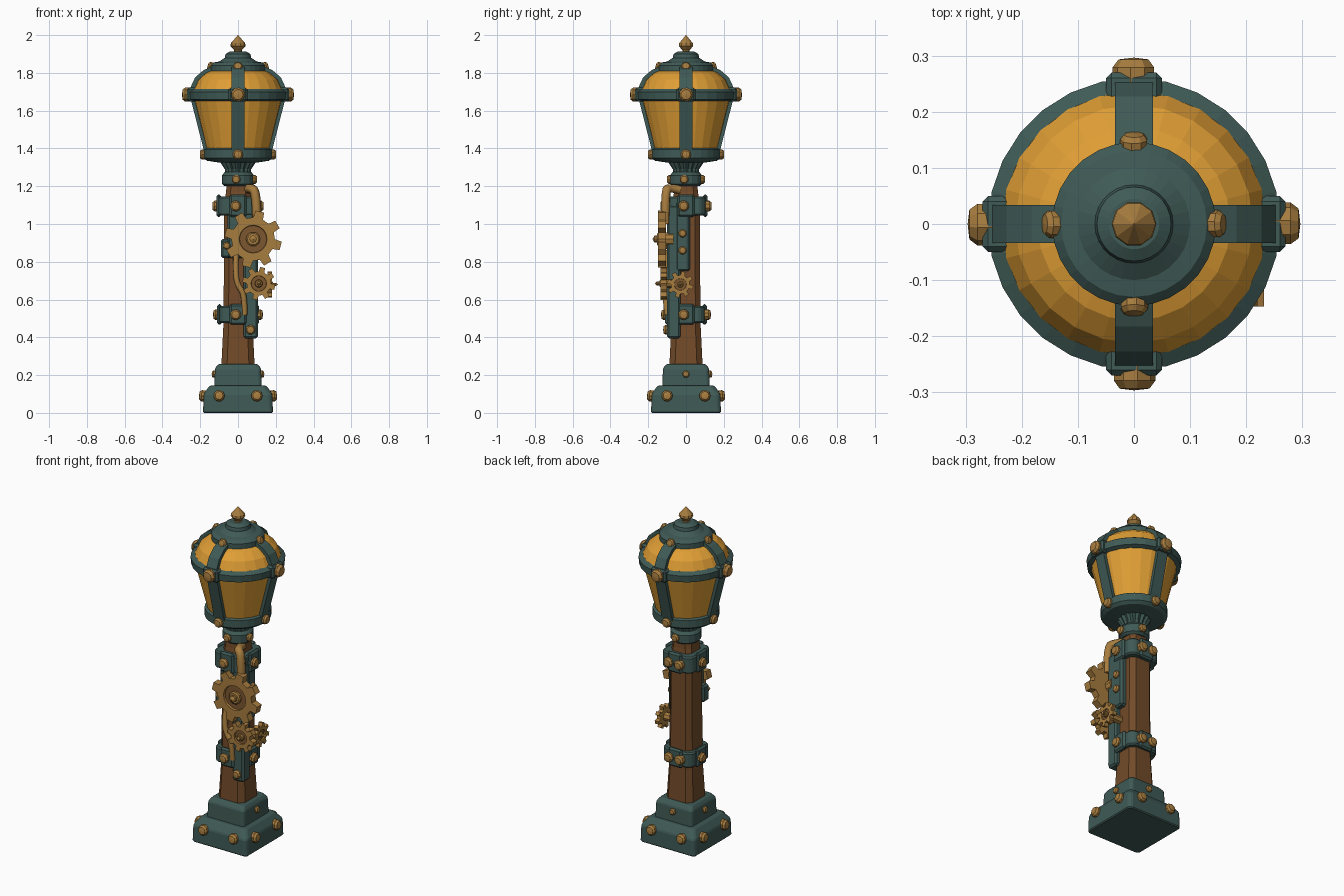
import bpy, bmesh
from math import sin, cos, pi
from mathutils import Vector, Matrix

old = bpy.data.objects.get("Cube")
if old:
    bpy.data.objects.remove(old, do_unlink=True)


def material(name, rgb):
    m = bpy.data.materials.new(name)
    m.use_nodes = True
    m.diffuse_color = (*rgb, 1)
    m.node_tree.nodes["Principled BSDF"].inputs["Base Color"].default_value = (*rgb, 1)
    return m


TEAL = material("dark teal iron", (0.05, 0.103, 0.092))
BRASS = material("aged brass", (0.39, 0.205, 0.05))
DARK = material("dark brass", (0.2, 0.095, 0.03))
WOOD = material("brown wood", (0.17, 0.07, 0.022))
GLASS = material("amber glass", (0.74, 0.34, 0.035))


def facing(loc, direction):
    turn = Vector(direction).to_track_quat("Z", "Y").to_matrix().to_4x4()
    return Matrix.Translation(loc) @ turn


def loft(name, rings, mat, place=None, bevel=0, end_mat=None):
    """Skin a stack of equal-sized rings and cap both ends."""
    bm = bmesh.new()
    loops = [[bm.verts.new(p) for p in ring] for ring in rings]
    n = len(loops[0])
    for a, b in zip(loops, loops[1:]):
        for i in range(n):
            j = (i + 1) % n
            bm.faces.new((a[i], a[j], b[j], b[i]))
    bm.faces.new(loops[0][::-1])
    end = bm.faces.new(loops[-1])
    if end_mat:
        end.material_index = 1
    bmesh.ops.remove_doubles(bm, verts=bm.verts, dist=0.0001)
    bmesh.ops.recalc_face_normals(bm, faces=bm.faces)
    me = bpy.data.meshes.new(name)
    bm.to_mesh(me)
    bm.free()
    me.materials.append(mat)
    if end_mat:
        me.materials.append(end_mat)
    ob = bpy.data.objects.new(name, me)
    bpy.context.collection.objects.link(ob)
    if place:
        ob.matrix_world = place
    if bevel:
        mod = ob.modifiers.new("worn edges", "BEVEL")
        mod.width = bevel
        mod.segments = 1
    return ob


def circle(r, z, n, flute=1):
    return [Vector((r * (flute if i % 2 else 1) * cos(2 * pi * i / n),
                    r * (flute if i % 2 else 1) * sin(2 * pi * i / n), z)) for i in range(n)]


def lathe(name, profile, mat, n=28, place=None, flute=1):
    return loft(name, [circle(max(r, 0.001), z, n, flute) for r, z in profile], mat, place)


def square(h, c, z):
    """Square ring of half width h with corners cut by c."""
    k = h - c
    pts = [(h, -k), (h, k), (k, h), (-k, h), (-h, k), (-h, -k), (-k, -h), (k, -h)]
    return [Vector((x, y, z)) for x, y in pts]


def box(name, x, y, z, mat=TEAL, bevel=0.01):
    rings = [[Vector((x[a], y[b], h)) for a, b in ((0, 0), (1, 0), (1, 1), (0, 1))] for h in z]
    return loft(name, rings, mat, bevel=bevel)


def bolt(name, loc, direction, r):
    prof = [(r, -r * 0.4), (r, r * 0.35), (r * 0.72, r * 0.72), (0, r * 0.8)]
    return lathe(name, prof, BRASS, 9, facing(loc, direction))


def gear(name, loc, direction, teeth, tip, root, depth):
    """Toothed wheel with a recessed dark face and a stepped hub."""
    place = facing(loc, direction)
    outline = []
    for t in range(teeth):
        for f, r in ((0, root), (0.4, root), (0.5, tip), (0.88, tip)):
            a = 2 * pi * (t + f) / teeth
            outline.append((r, a))

    def ring(z, r=None):
        return [Vector(((r or q) * cos(a), (r or q) * sin(a), z)) for q, a in outline]
    rim = root * 0.64
    loft(name, [ring(0), ring(depth), ring(depth, rim), ring(depth * 0.7, rim * 0.97)],
         BRASS, place, end_mat=DARK)
    h = root * 0.33
    lathe(name + "_hub", [(h, -0.04), (h, depth), (h * 0.8, depth * 1.15), (h * 0.5, depth * 1.15),
                          (h * 0.5, depth + 0.02), (0, depth + 0.03)], BRASS, 10, place)


def pipe(name, points, r):
    cu = bpy.data.curves.new(name, "CURVE")
    cu.dimensions = "3D"
    cu.bevel_depth = r
    cu.bevel_resolution = 1
    cu.use_fill_caps = True
    sp = cu.splines.new("NURBS")
    sp.points.add(len(points) - 1)
    for p, co in zip(sp.points, points):
        p.co = (*co, 1)
    sp.use_endpoint_u = True
    sp.order_u = 3
    sp.resolution_u = 4
    cu.materials.append(BRASS)
    ob = bpy.data.objects.new(name, cu)
    bpy.context.collection.objects.link(ob)


SIDES = {"front": (0, -1), "left": (1, 0), "back": (0, 1), "right": (-1, 0)}


def on_side(side, out, across, z):
    dx, dy = SIDES[side]
    return Vector((dx * out - dy * across, dy * out + dx * across, z))


# Stepped base with bolts
loft("base_foot", [square(0.185, 0.015, 0), square(0.182, 0.015, 0.1),
                   square(0.15, 0.02, 0.145)], TEAL, bevel=0.006)
loft("base_block", [square(0.126, 0.012, 0.13), square(0.122, 0.012, 0.235),
                    square(0.105, 0.015, 0.258)], TEAL, bevel=0.005)
for side, d in SIDES.items():
    for s in (-0.1, 0.1):
        bolt(f"base_bolt_{side}", on_side(side, 0.183, s, 0.09), (*d, 0.1), 0.03)
    if side != "front":
        bolt(f"block_bolt_{side}", on_side(side, 0.124, 0, 0.205), (*d, 0), 0.019)

# Wooden post
loft("post", [square(0.088, 0.03, 0.25), square(0.078, 0.028, 0.45), square(0.074, 0.026, 0.8),
              square(0.074, 0.026, 1.1), square(0.063, 0.024, 1.17), square(0.06, 0.024, 1.22)], WOOD)

# Iron collars with bolted pads
for label, lo, hi, half in (("lower", 0.475, 0.565, 0.098), ("upper", 1.045, 1.145, 0.102)):
    mid = (lo + hi) / 2
    loft(label + "_collar", [square(half, 0.025, lo), square(half, 0.025, hi)], TEAL, bevel=0.008)
    for side, d in SIDES.items():
        pad = on_side(side, half, 0, mid)
        w = 0.045
        x = (pad.x - (w if d[1] else 0.012), pad.x + (w if d[1] else 0.012))
        y = (pad.y - (w if d[0] else 0.012), pad.y + (w if d[0] else 0.012))
        box(f"{label}_pad_{side}", x, y, (lo - 0.008, hi + 0.012))
        for s in ((-0.035, 0.035) if side == "back" else (-0.012,)):
            bolt(f"{label}_collar_bolt_{side}", on_side(side, half + 0.011, s, mid), (*d, 0), 0.029)

# Mounting plates for the gears
box("corner_plate", (0.03, 0.105), (-0.1, -0.03), (0.395, 1.1))
bolt("corner_plate_bolt", (0.066, -0.1, 0.44), (0, -1, 0), 0.026)
box("side_plate", (0.06, 0.107), (-0.055, 0.02), (0.75, 1.12))
for z in (0.86, 0.95):
    bolt("side_plate_bolt", (0.107, -0.018, z), (1, 0, 0), 0.022)
box("front_plate", (-0.055, 0.03), (-0.1, -0.06), (0.82, 1.1))
box("small_bracket", (-0.09, -0.03), (-0.095, -0.04), (0.82, 0.92))
bolt("small_bracket_bolt", (-0.06, -0.095, 0.885), (0, -1, 0), 0.02)

# Gears and pipes
gear("large_gear", (0.08, -0.105, 0.92), (0, -1, 0), 8, 0.152, 0.115, 0.042)
gear("small_gear", (0.11, -0.1, 0.685), (0, -1, 0), 8, 0.088, 0.064, 0.035)
gear("side_gear", (0.155, -0.03, 0.68), (1, 0, 0), 8, 0.07, 0.05, 0.026)
lathe("side_axle", [(0.025, 0.06), (0.025, 0.16)], BRASS, 8, facing((0, -0.03, 0.68), (1, 0, 0)))
pipe("upper_pipe", [(0.05, -0.03, 1.18), (0.06, -0.09, 1.195), (0.1, -0.11, 1.17),
                    (0.1, -0.11, 1.0)], 0.025)
pipe("lower_pipe", [(-0.01, -0.09, 0.86), (-0.015, -0.11, 0.74), (0.0, -0.11, 0.67),
                    (0.035, -0.11, 0.63), (0.035, -0.1, 0.52)], 0.016)

# Neck under the lantern
lathe("neck_ring", [(0.07, 1.2), (0.085, 1.212), (0.085, 1.258), (0.07, 1.275)], TEAL, 16)
lathe("fluted_neck", [(0.066, 1.26), (0.07, 1.29), (0.11, 1.35)], TEAL, 32, flute=0.87)

# Lantern glass and its iron bands
lathe("glass_bowl", [(0.158, 1.36), (0.24, 1.68)], GLASS, 24)
lathe("glass_dome", [(0.24, 1.68), (0.236, 1.715), (0.212, 1.765), (0.172, 1.8), (0.12, 1.82)], GLASS, 24)
lathe("bottom_band", [(0.1, 1.325), (0.165, 1.335), (0.183, 1.35), (0.183, 1.395), (0.16, 1.405)], TEAL)
lathe("middle_band", [(0.23, 1.65), (0.256, 1.66), (0.26, 1.7), (0.235, 1.716)], TEAL)
lathe("cap", [(0.125, 1.795), (0.146, 1.805), (0.146, 1.84), (0.13, 1.855), (0.1, 1.86),
              (0.088, 1.868), (0.07, 1.88), (0.066, 1.9), (0.045, 1.912)], TEAL)
lathe("finial", [(0.022, 1.9), (0.02, 1.92), (0.04, 1.942), (0.038, 1.957), (0.018, 1.98), (0, 2)],
      BRASS, 10)

# Four ribs, blocks and bolts around the lantern
RIB = [(0.168, 1.36), (0.25, 1.68), (0.247, 1.722), (0.222, 1.776), (0.178, 1.814), (0.13, 1.835)]
for i, (side, d) in enumerate(SIDES.items()):
    spin = Matrix.Rotation(i * pi / 2 - pi / 2, 4, "Z")
    rings = [[Vector(p) for p in ((r - 0.03, -0.034, z - 0.015), (r + 0.005, -0.034, z),
                                  (r + 0.005, 0.034, z), (r - 0.03, 0.034, z - 0.015))] for r, z in RIB]
    loft(f"rib_{side}", rings, TEAL, spin)
    block = box(f"band_block_{side}", (0.215, 0.27), (-0.05, 0.05), (1.648, 1.722))
    block.matrix_world = spin
    bolt(f"middle_bolt_{side}", on_side(side, 0.266, 0, 1.685), (*d, 0), 0.038)
    bolt(f"bottom_bolt_{side}", on_side(side, 0.18, 0, 1.368), (*d, 0), 0.028)
    bolt(f"cap_bolt_{side}", on_side(side, 0.142, 0, 1.832), (*d, 0.3), 0.025)
    if side != "right":
        bolt(f"neck_bolt_{side}", on_side(side, 0.082, -0.01, 1.236), (*d, 0), 0.024)
